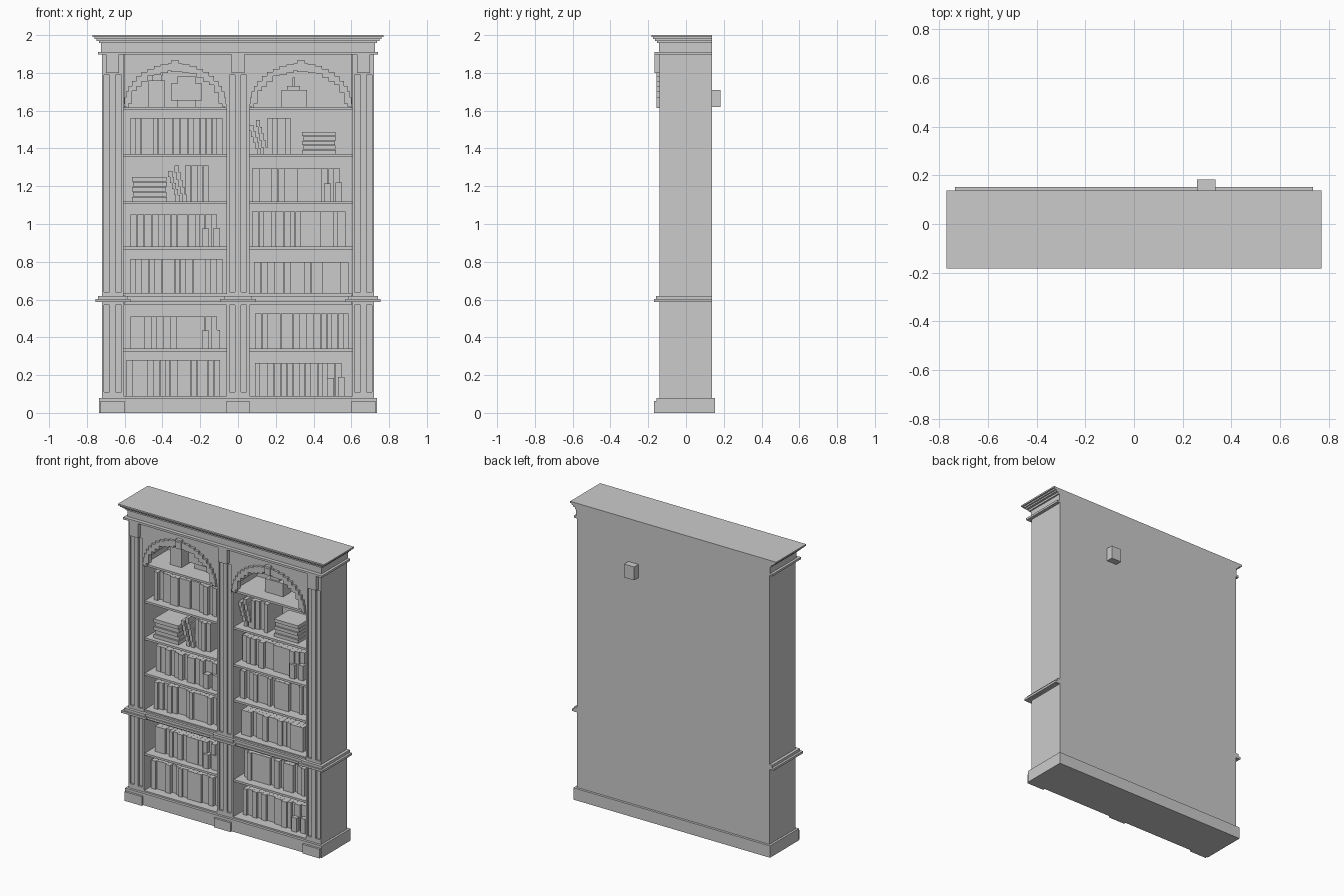
import bpy, bmesh, math, random
random.seed(4)
BACK = 0.137


def part(name, boxes):
    """One object out of axis-aligned boxes (x0, x1, y0, y1, z0, z1)."""
    bm = bmesh.new()
    for x0, x1, y0, y1, z0, z1 in boxes:
        geo = bmesh.ops.create_cube(bm, size=1)
        for v in geo["verts"]:
            v.co.x = x0 if v.co.x < 0 else x1
            v.co.y = y0 if v.co.y < 0 else y1
            v.co.z = z0 if v.co.z < 0 else z1
    me = bpy.data.meshes.new(name)
    bm.to_mesh(me)
    bm.free()
    ob = bpy.data.objects.new(name, me)
    bpy.context.collection.objects.link(ob)
    return ob


def both(boxes):
    """Boxes plus their mirror image across x = 0."""
    return boxes + [(-b, -a, *r) for a, b, *r in boxes]


# plinth with projecting blocks under the pilasters
part("plinth", [(-.735, .735, -.156, .153, 0, .08)])
part("plinth_blocks", both([(.6, .728, -.17, -.15, 0, .062)]) + [(-.062, .062, -.17, -.15, 0, .062)])

# carcass: sides, divider, back, floor
part("side_panels", both([(.605, .72, -.128, BACK, .08, 1.91)]))
part("centre_divider", [(-.06, .06, -.128, BACK, .08, 1.91)])
part("back_panel", [(-.72, .72, .118, BACK, .08, 1.91)])
part("floor_board", [(-.61, .61, -.138, .12, .075, .09)])

# fluted pilasters: raised lands leave sunken grooves
lands = both([(.605, .616, -.14, -.12, .08, 1.9), (.648, .679, -.14, -.12, .08, 1.9),
              (.71, .72, -.14, -.12, .08, 1.9), (.045, .06, -.14, -.12, .08, 1.9)])
lands.append((-.015, .015, -.14, -.12, .08, 1.9))
for z0, z1 in ((.08, .11), (.57, .64), (1.79, 1.91)):
    lands += both([(.605, .72, -.14, -.12, z0, z1)]) + [(-.06, .06, -.14, -.12, z0, z1)]
part("pilaster_lands", lands)
part("pilaster_capitals", [(c + s * .034 - .034, c + s * .034 + .034 - s * .068 + .0, -.167, -.13, 1.8, 1.9)
                           for c, s in ((-.665, 0), (0, 0), (.665, 0))])

# shelves
SHELVES = (1.62, 1.37, 1.12, .88, .635, .34)
part("shelves", both([(.06, .605, -.132, .12, z - .014, z) for z in SHELVES]))

# waist moulding, stepping forward at the pilasters
waist = [(-.74, .74, -.152, BACK, .587, .62), (-.755, .755, -.158, BACK, .588, .603),
         (-.6, .6, -.135, -.1, .572, .63)]
for x0, x1 in ((-.755, -.57), (-.095, .095), (.57, .755)):
    k = .015 if abs(x0 + x1) > .2 else .02
    waist += [(x0, x1, -.17, -.1, .588, .603),
              (max(x0 + k, -.74), min(x1 - k, .74), -.16, -.1, .603, .62)]
part("waist_moulding", waist)

# frieze and stepped cornice
part("frieze", [(-.725, .725, -.142, BACK, 1.905, 1.965)])
part("cornice", [(-.742, .742, -.167, BACK, 1.897, 1.911),
                 (-.735, .735, -.153, BACK, 1.957, 1.97), (-.75, .75, -.163, BACK, 1.97, 1.98),
                 (-.76, .76, -.174, BACK, 1.98, 1.99), (-.77, .77, -.183, BACK, 1.99, 2)])

# stepped arches: spandrel columns, raised band, keystone
N = 22
for side, c in (("left", -.3325), ("right", .3325)):
    cols, band = [], []
    for i in range(N):
        t0 = math.pi * i / N
        t1 = math.pi * (i + 1) / N
        xa, xb = -.272 * math.cos(t0), -.272 * math.cos(t1)
        m = (t0 + t1) / 2
        zo = 1.62 + .23 * math.sin(m)
        u = min(1, abs(xa + xb) / 2 / .24)
        zi = 1.615 + .19 * math.sqrt(1 - u * u) + (.008 if i % 3 == 1 else 0)
        cols.append((c + xa, c + xb, -.14, -.118, zi + .01, 1.9))
        band.append((c + xa, c + xb, -.156, -.12, zi, zo))
    part(side + "_spandrel", cols)
    part(side + "_arch_band", band)
    part(side + "_keystone", [(c - .021, c + .021, -.163, -.12, 1.805, 1.865),
                              (c - .011, c + .011, -.167, -.12, 1.82, 1.852)])


def row(x0, x1, z, top):
    """Upright books of varied thickness and depth, packed side by side."""
    n = max(3, round((x1 - x0) / .033))
    w = [random.uniform(.75, 1.25) for _ in range(n)]
    out, x = [], x0
    for k in w:
        d = k * (x1 - x0) / sum(w)
        out.append((x, x + d - .001, -.085 + random.choice((0, .012, .025)), .08, z, top))
        x += d
    return out


def stack(x0, x1, z, h, n=5):
    """Flat pile of books."""
    return [(x0 + .004 * (i % 2), x1 - .003 * (i % 3), -.1 + .008 * (i % 2), .06,
             z + i * h / n, z + (i + 1) * h / n - .002) for i in range(n)]


def lean(x0, z, h, n=5):
    """Two leaning books, stepped from bottom right to top left."""
    out = []
    for x, f in ((x0, .85), (x0 + .035, 1)):
        for i in range(n):
            s = x + .04 * (1 - i / (n - 1))
            out.append((s, s + .022, -.08, .07, z + i * h * f / n, z + (i + 1) * h * f / n))
    return out


# rows of books: x start, x end, shelf, top
rows = [(-.57, -.08, 1.37, 1.56), (-.28, -.155, 1.12, 1.31), (-.57, -.11, .88, 1.05),
        (-.57, -.08, .635, .815), (-.57, -.11, .34, .51), (-.59, -.095, .09, .28),
        (.155, .28, 1.37, 1.56), (.075, .54, 1.12, 1.295), (.075, .57, .88, 1.065),
        (.085, .585, .635, .80), (.09, .585, .34, .525), (.09, .55, .09, .265)]
for r in rows:
    part("book_row", row(*r))
part("book_stacks", stack(-.56, -.375, 1.12, .13) + stack(.34, .52, 1.37, .12))
part("leaning_books", lean(-.37, 1.12, .19) + lean(.06, 1.37, .18))

# small bookends in front of the rows
ends = []
for x, z in ((-.19, .88), (-.19, .34), (.455, 1.12), (.47, .09)):
    ends += [(x, x + .037, -.1, -.06, z, z + .095), (x + .06, x + .095, -.09, .03, z, z + .1)]
part("bookends", ends)

# ornaments on the top shelves
part("vase", [(-.475, -.387, -.05, .04, 1.62, 1.76), (-.455, -.405, -.03, .02, 1.76, 1.785),
              (-.462, -.398, -.037, .027, 1.785, 1.8)])
part("picture_frame", [(-.355, -.19, -.02, .0, 1.655, 1.745), (-.32, -.225, -.01, .03, 1.62, 1.655),
                       (-.32, -.225, -.015, 0, 1.745, 1.78)])
part("mantel_clock", [(.23, .365, -.04, .04, 1.62, 1.71), (.26, .328, -.03, .03, 1.71, 1.73),
                      (.288, .302, -.007, .007, 1.73, 1.775)])
part("box_through_back", [(.26, .335, .06, .183, 1.62, 1.71)])
